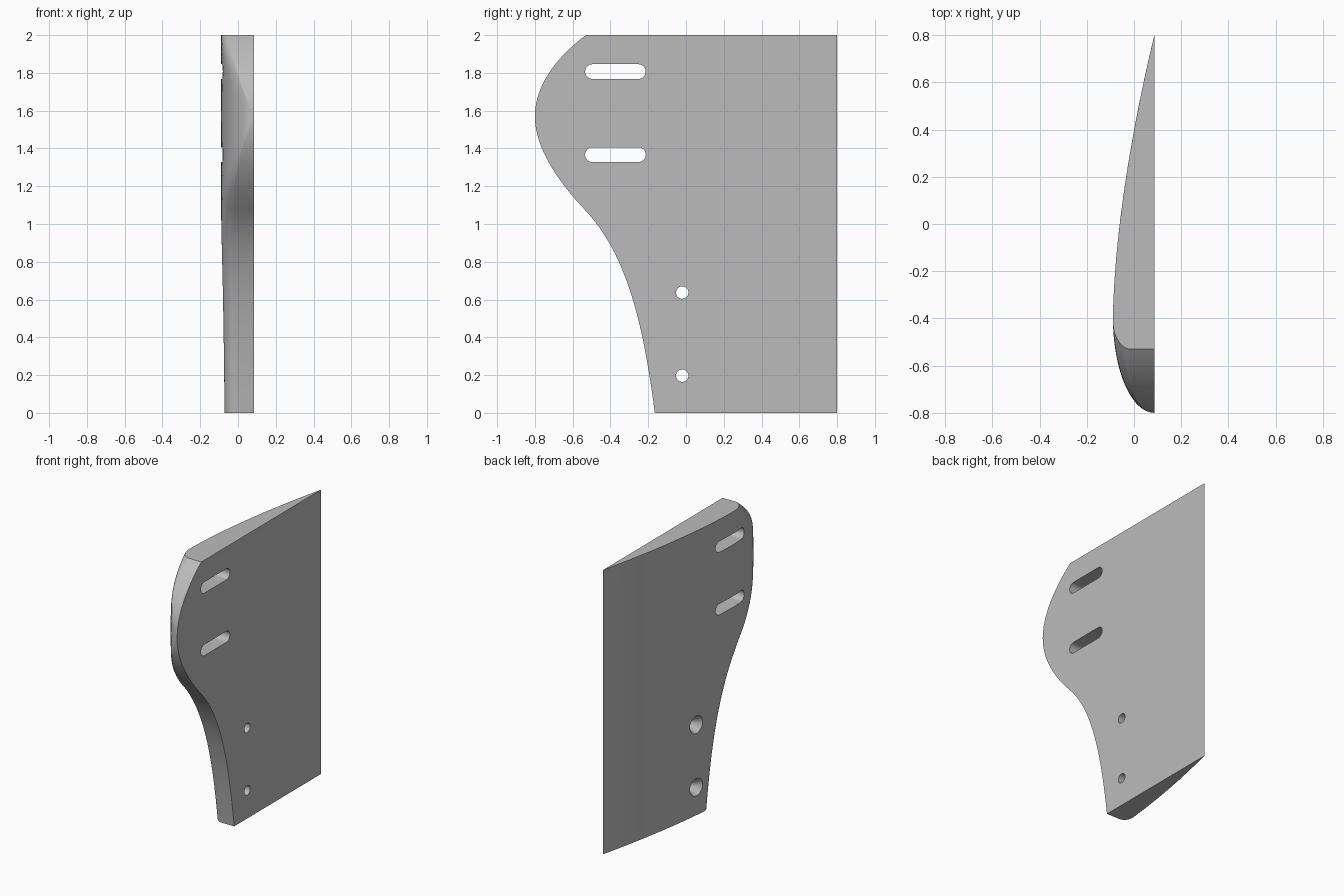
import bpy, bmesh, math
from mathutils import Vector, Matrix
from mathutils.geometry import interpolate_bezier

if "Cube" in bpy.data.objects:
    bpy.data.objects.remove(bpy.data.objects["Cube"])

FLAT, TAIL, COLS = 0.086, 0.8, 34

grey = bpy.data.materials.new("light grey")
grey.use_nodes = True
grey.diffuse_color = (0.5, 0.5, 0.5, 1)
grey.node_tree.nodes["Principled BSDF"].inputs["Base Color"].default_value = (0.5, 0.5, 0.5, 1)


def new_object(name, bm):
    bmesh.ops.recalc_face_normals(bm, faces=bm.faces)
    mesh = bpy.data.meshes.new(name)
    bm.to_mesh(mesh)
    bm.free()
    mesh.materials.append(grey)
    obj = bpy.data.objects.new(name, mesh)
    bpy.context.collection.objects.link(obj)
    return obj


# Curved face of the foil: elliptical nose, then a long taper to the tail
def foil(y):
    if y < -0.4:
        s = max(0, (y + 0.8) / 0.4)
        return FLAT - 0.175 * math.sqrt(1 - (1 - s) ** 2)
    return -0.089 + 0.175 * ((y + 0.4) / 1.2) ** 1.65


# Leading edge outline as (y, z) curves from bottom to top
segments = [
    ((-0.165, 0), (-0.23, 0.5), (-0.32, 0.85), (-0.54, 1.08)),
    ((-0.54, 1.08), (-0.70, 1.25), (-0.80, 1.42), (-0.80, 1.57)),
    ((-0.80, 1.57), (-0.80, 1.73), (-0.69, 1.88), (-0.53, 2.0)),
]
outline = []
for seg in segments:
    a, b, c, d = [Vector((0, y, z)) for y, z in seg]
    outline += interpolate_bezier(a, b, c, d, 21)[(1 if outline else 0):]

# Blade lofted through horizontal sections with a rounded leading edge
bm = bmesh.new()
rows = []
for p in outline:
    cut = min(1, (p.y + 0.8) / 0.27)
    reach = 0.11 if p.z > 1.08 else 0.07 + 0.04 * p.z / 1.08
    ring = [bm.verts.new((FLAT, p.y, p.z))]
    for j in range(COLS + 1):
        y = p.y + (TAIL - p.y) * (j / COLS) ** 3
        t = min(1, (y - p.y) / reach)
        x = foil(y) + 0.065 * cut * (1 - math.sqrt(1 - (1 - t) ** 2))
        ring.append(bm.verts.new((min(x, FLAT), y, p.z)))
    rows.append(ring)
for low, high in zip(rows, rows[1:]):
    for j in range(len(low)):
        k = (j + 1) % len(low)
        bm.faces.new((low[j], low[k], high[k], high[j]))
bm.faces.new(rows[0])
bm.faces.new(rows[-1])
bmesh.ops.remove_doubles(bm, verts=bm.verts, dist=1e-5)
blade = new_object("blade", bm)


# Rounded prism along x, used for slots and round holes
def prism(name, y0, y1, z, r_start, r_end, x_start, x_end, steps=16):
    bm = bmesh.new()
    ends = []
    for x, r in ((x_start, r_start), (x_end, r_end)):
        ring = []
        for centre, turn in ((y1, -0.5), (y0, 0.5)):
            for i in range(steps + (y0 != y1)):
                a = math.pi * (turn + i / steps)
                ring.append(bm.verts.new((x, centre + r * math.cos(a), z + r * math.sin(a))))
        ends.append(ring)
        bm.faces.new(ring)
    n = len(ends[0])
    for i in range(n):
        k = (i + 1) % n
        bm.faces.new((ends[0][i], ends[0][k], ends[1][k], ends[1][i]))
    return new_object(name, bm)


cutters = []
for z in (1.807, 1.367):
    cutters.append(prism("slot_cutter", -0.495, -0.252, z, 0.039, 0.039, -0.3, 0.3))
for z in (0.637, 0.197):
    cutters.append(prism("hole_cutter", -0.02, -0.02, z, 0.033, 0.033, -0.3, 0.3))
    # Countersink on the curved face
    cutters.append(prism("countersink_cutter", -0.02, -0.02, z, 0.075, 0.033, -0.085, -0.02))

for c in cutters:
    c.hide_render = True
    mod = blade.modifiers.new("cut", "BOOLEAN")
    mod.operation = "DIFFERENCE"
    mod.solver = "EXACT"
    mod.object = c

# Bake the cuts and remove the cutters
bpy.ops.object.select_all(action="DESELECT")
bpy.context.view_layer.objects.active = blade
blade.select_set(True)
for mod in list(blade.modifiers):
    bpy.ops.object.modifier_apply(modifier=mod.name)
for c in cutters:
    bpy.data.objects.remove(c)
bpy.ops.object.shade_smooth_by_angle(angle=math.radians(30))
